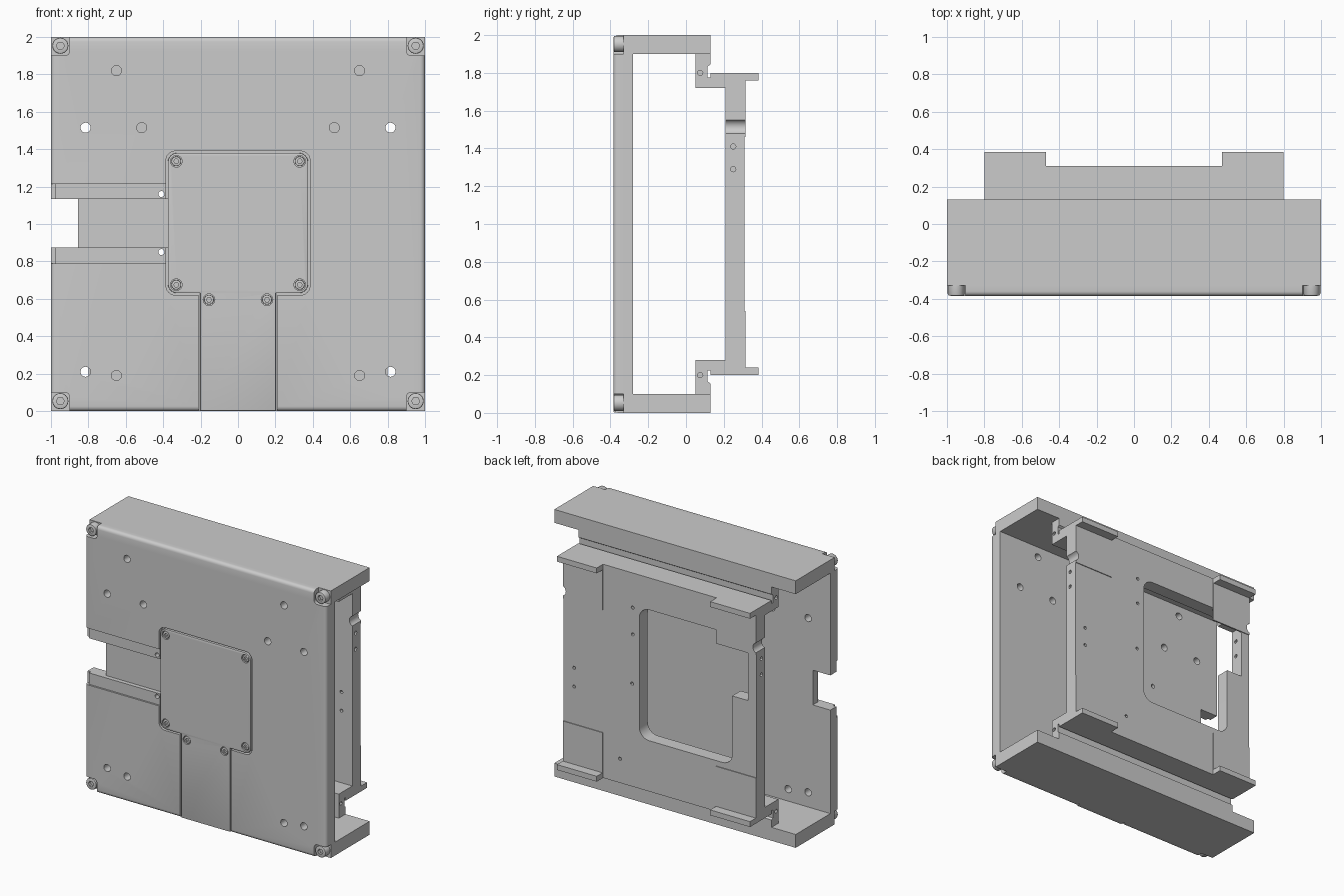
import bpy, bmesh
from math import cos, sin, pi, radians

if "Cube" in bpy.data.objects:
    bpy.data.objects.remove(bpy.data.objects["Cube"])


def prism(name, pts, a, b, axis):
    """Extrude a 2D profile from a to b. axis 'x': pts are (y, z); axis 'y': pts are (x, z)."""
    bm = bmesh.new()
    place = (lambda p, t: (t, p[0], p[1])) if axis == 'x' else (lambda p, t: (p[0], t, p[1]))
    lo = [bm.verts.new(place(p, a)) for p in pts]
    hi = [bm.verts.new(place(p, b)) for p in pts]
    n = len(pts)
    bm.faces.new(lo)
    bm.faces.new(hi)
    for i in range(n):
        bm.faces.new((lo[i], lo[(i + 1) % n], hi[(i + 1) % n], hi[i]))
    bmesh.ops.recalc_face_normals(bm, faces=bm.faces)
    me = bpy.data.meshes.new(name)
    bm.to_mesh(me)
    bm.free()
    ob = bpy.data.objects.new(name, me)
    bpy.context.collection.objects.link(ob)
    return ob


def rect(x0, x1, z0, z1):
    return [(x0, z0), (x1, z0), (x1, z1), (x0, z1)]


def arc(cx, cz, r, a0, a1, n=6):
    return [(cx + r * cos(radians(a0 + (a1 - a0) * i / n)),
             cz + r * sin(radians(a0 + (a1 - a0) * i / n))) for i in range(n + 1)]


def circle(cx, cz, r, n=20):
    return [(cx + r * cos(2 * pi * i / n), cz + r * sin(2 * pi * i / n)) for i in range(n)]


def round_rect(x0, x1, z0, z1, r):
    return (arc(x1 - r, z0 + r, r, -90, 0) + arc(x1 - r, z1 - r, r, 0, 90)
            + arc(x0 + r, z1 - r, r, 90, 180) + arc(x0 + r, z0 + r, r, 180, 270))


def boolean(ob, cutter, op='DIFFERENCE'):
    mod = ob.modifiers.new('cut', 'BOOLEAN')
    mod.operation, mod.object, mod.solver = op, cutter, 'EXACT'
    bpy.context.view_layer.objects.active = ob
    bpy.ops.object.modifier_apply(modifier=mod.name)
    bpy.data.objects.remove(cutter, do_unlink=True)


def cut(ob, pts, a, b, axis='y'):
    boolean(ob, prism('cutter', pts, a, b, axis))


def bevel_front(ob, y, width, segments):
    bm = bmesh.new()
    bm.from_mesh(ob.data)
    es = [e for e in bm.edges if all(abs(v.co.y - y) < 1e-4 for v in e.verts)]
    bmesh.ops.bevel(bm, geom=es, offset=width, segments=segments, profile=0.5, affect='EDGES')
    bm.to_mesh(ob.data)
    bm.free()


def smooth(ob):
    bpy.ops.object.select_all(action='DESELECT')
    ob.select_set(True)
    bpy.context.view_layer.objects.active = ob
    bpy.ops.object.shade_smooth_by_angle(angle=radians(30))


def screw(name, x, z, r, y0, y1):
    """Cap screw facing -y with a chamfered rim and hexagon socket."""
    ob = prism(name, circle(x, z, r, 24), y0, y1, 'y')
    bevel_front(ob, y0, r * 0.15, 2)
    cut(ob, circle(x, z, r * 0.5, 6), y0 - 0.01, y0 + r * 0.5)
    smooth(ob)


def panel_outline(g):
    """T-shaped inspection panel, shrunk by gap g."""
    w, s, lo, hi, r = 0.385 - g, 0.212 - g, 0.62 + g, 1.39 - g, 0.05
    right = ([(s, lo)] + arc(w - r, lo + r, r, -90, 0) + arc(w - r, hi - r, r, 0, 90))
    return [(s, 0.003)] + right + [(-x, z) for x, z in reversed(right)] + [(-s, 0.003)]


F, B = -0.385, -0.28
PANEL_SCREWS = [(s * x, z) for s in (-1, 1) for x, z in ((0.33, 1.335), (0.33, 0.675), (0.155, 0.595))]

# Front cover: channel section with rounded front edges
cover = prism('front_cover', [(F, 0), (0.13, 0), (0.13, 0.1), (B, 0.1), (B, 1.9),
                              (0.13, 1.9), (0.13, 2), (F, 2)], -1, 1, 'x')
bevel_front(cover, F, 0.025, 4)

# Corner screw seats
for sx in (-1, 1):
    for z0, z1 in ((-0.1, 0.1), (1.9, 2.1)):
        x0, x1 = sorted((sx * 0.9, sx * 1.1))
        cut(cover, round_rect(x0, x1, z0, z1, 0.025), -0.5, -0.33)

# Mounting holes
for sx in (-1, 1):
    for x, z in ((0.65, 1.82), (0.515, 1.515), (0.815, 1.515), (0.815, 0.21), (0.65, 0.19)):
        cut(cover, circle(sx * x, z, 0.027), -0.5, -0.2)

# Cable channel on the left: rails, channel floor and open end
cut(cover, rect(-1.1, -0.37, 0.79, 1.215), -0.5, -0.372)
cut(cover, rect(-1.1, -0.975, 0.79, 1.215), -0.5, -0.35)
cut(cover, rect(-1.1, -0.375, 0.875, 1.135), -0.5, -0.34)
cut(cover, rect(-1.1, -0.855, 0.875, 1.135), -0.5, -0.2)
for z in (0.85, 1.16):
    cut(cover, circle(-0.41, z, 0.016), -0.5, -0.2)

# Recess and inspection panel leaving a narrow groove between them
cut(cover, [(x, z if z > 0.01 else -0.1) for x, z in panel_outline(0)], -0.5, -0.352)
panel = prism('inspection_panel', panel_outline(0.01), F, -0.35, 'y')
bevel_front(panel, F, 0.004, 2)
for x, z in PANEL_SCREWS:
    cut(panel, circle(x, z, 0.031), -0.5, -0.365)
    # the two lower screws straddle the stem and the cover-side shoulder
    screw('panel_screw', x, z, 0.026, -0.382, -0.36)
smooth(panel)
smooth(cover)

for x in (-0.95, 0.95):
    for z in (0.053, 1.953):
        screw('corner_screw', x, z, 0.043, -0.383, -0.325)

# Rear chassis: plate with flanges and hooked webs meeting the cover, mirrored about z = 1
half = [(0.21, 1.72), (0.05, 1.72), (0.05, 1.9), (0.13, 1.9), (0.13, 1.845), (0.115, 1.835),
        (0.115, 1.775), (0.13, 1.775), (0.13, 1.8), (0.31, 1.8)]
chassis = prism('rear_chassis', half + [(y, 2 - z) for y, z in reversed(half)], -0.8, 0.8, 'x')

# Large opening in the chassis plate, with a step on the left
cut(chassis, round_rect(-0.6, 0.17, 0.58, 1.56, 0.08), 0.1, 0.5)
cut(chassis, rect(-0.73, -0.5, 1.1, 1.5), 0.1, 0.5)

# Small plate holes, clearance notches and end holes
for x, z in ((0.225, 1.54), (0.225, 1.34), (0.71, 0.96), (0.71, 0.82), (0.23, 0.97), (0.33, 0.38)):
    cut(chassis, circle(x, z, 0.012, 12), 0.1, 0.5)
for sx in (-1, 1):
    cut(chassis, circle(sx * 0.815, 1.515, 0.04), 0.1, 0.5)
    x0, x1 = sorted((sx * 0.7, sx * 0.9))
    for y, z in ((0.25, 1.41), (0.25, 1.29), (0.075, 1.8), (0.075, 0.2)):
        cut(chassis, circle(y, z, 0.014, 12), x0, x1, 'x')
smooth(chassis)

# Rear corner lips and thin corner pads
for sx in (-1, 1):
    x0, x1 = sorted((sx * 0.47, sx * 0.8))
    for z0, z1, p0, p1 in ((1.76, 1.8, 1.46, 1.76), (0.2, 0.24, 0.24, 0.54)):
        prism('rear_lip', rect(x0, x1, z0, z1), 0.305, 0.385, 'y')
        pad = prism('corner_pad', rect(x0, x1, p0, p1), 0.305, 0.316, 'y')
        if p0 > 1:
            cut(pad, circle(sx * 0.815, 1.515, 0.04), 0.1, 0.5)
